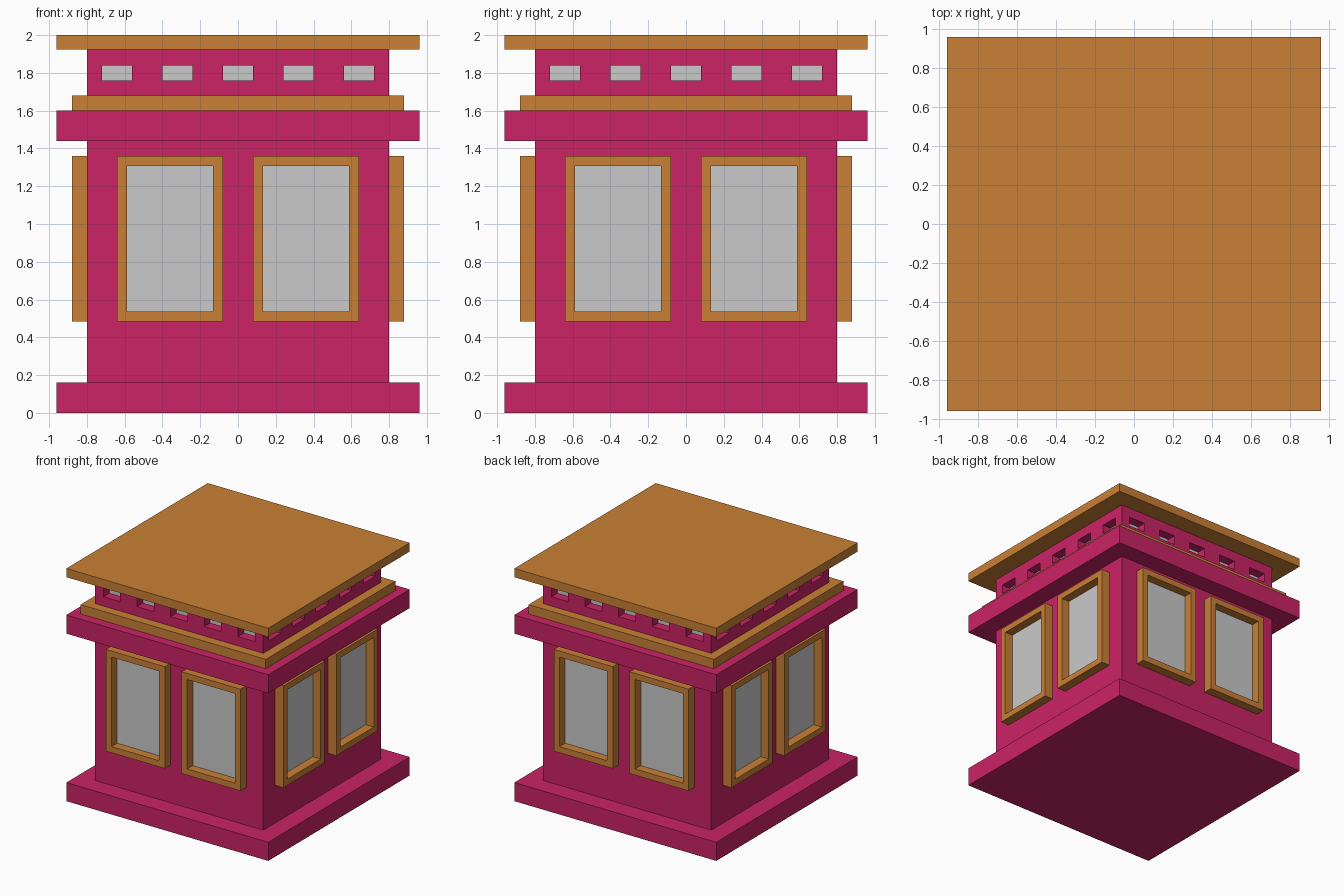
import bpy, bmesh, math
from mathutils import Matrix, Vector

if "Cube" in bpy.data.objects:
    bpy.data.objects.remove(bpy.data.objects["Cube"])


def material(name, rgb):
    m = bpy.data.materials.new(name)
    lin = [((c / 255 + 0.055) / 1.055) ** 2.4 for c in rgb]
    m.diffuse_color = (*lin, 1)
    m.use_nodes = True
    m.node_tree.nodes["Principled BSDF"].inputs["Base Color"].default_value = m.diffuse_color
    return m


PINK = material("pink_plaster", (203, 35, 101))
ORANGE = material("orange_trim", (202, 128, 54))
GREY = material("grey_pane", (202, 202, 202))


def box(x0, x1, y0, y1, z0, z1):
    bm = bmesh.new()
    size = Matrix.Diagonal((x1 - x0, y1 - y0, z1 - z0, 1))
    mid = Matrix.Translation(((x0 + x1) / 2, (y0 + y1) / 2, (z0 + z1) / 2))
    bmesh.ops.create_cube(bm, size=1, matrix=mid @ size)
    bm.normal_update()
    return bm


def finish(bm, name, *mats):
    me = bpy.data.meshes.new(name)
    bm.to_mesh(me)
    bm.free()
    for m in mats:
        me.materials.append(m)
    ob = bpy.data.objects.new(name, me)
    bpy.context.collection.objects.link(ob)
    return ob


def recess(bm, faces, depth):
    """Push faces straight inward and give them the pane material."""
    normals = [f.normal.copy() for f in faces]
    new = bmesh.ops.extrude_discrete_faces(bm, faces=faces)["faces"]
    for f, n in zip(new, normals):
        bmesh.ops.translate(bm, verts=f.verts[:], vec=-n * depth)
        f.material_index = 1


# Stacked square slabs
for name, half, z0, z1, mat in (
        ("base_plinth", 0.96, 0, 0.16, PINK),
        ("main_wall", 0.80, 0.16, 1.44, PINK),
        ("cornice", 0.96, 1.44, 1.60, PINK),
        ("cornice_trim", 0.88, 1.60, 1.68, ORANGE),
        ("roof_slab", 0.96, 1.925, 2.0, ORANGE)):
    finish(box(-half, half, -half, half, z0, z1), name, mat)

# Upper wall with five recessed slots per side
slots = [0.32 * i for i in range(-2, 3)]
bm = box(-0.8, 0.8, -0.8, 0.8, 1.68, 1.925)
cuts = [(2, 1.76), (2, 1.84)]
cuts += [(axis, s + d) for axis in (0, 1) for s in slots for d in (-0.08, 0.08)]
for axis, pos in cuts:
    n = Vector((0, 0, 0))
    n[axis] = 1
    bmesh.ops.bisect_plane(bm, geom=bm.verts[:] + bm.edges[:] + bm.faces[:],
                           plane_co=n * pos, plane_no=n)
bm.normal_update()
openings = []
for f in bm.faces:
    c = f.calc_center_median()
    along = c.y if abs(f.normal.x) > 0.5 else c.x
    if (abs(f.normal.z) < 0.5 and 1.76 < c.z < 1.84
            and any(abs(along - s) < 0.02 for s in slots)):
        openings.append(f)
recess(bm, openings, 0.08)
finish(bm, "upper_wall", PINK, GREY)

# Two framed windows on each side
for k, side in enumerate(("front", "right", "back", "left")):
    for part, x0 in (("a", -0.64), ("b", 0.08)):
        bm = box(x0, x0 + 0.56, -0.88, -0.80, 0.485, 1.36)
        front = [f for f in bm.faces if f.normal.y < -0.5]
        bmesh.ops.inset_individual(bm, faces=front, thickness=0.075)
        bm.normal_update()
        pane = [f for f in bm.faces if f.normal.y < -0.5
                and abs(f.calc_center_median().x - x0 - 0.28) < 0.01
                and abs(f.calc_center_median().z - 0.9225) < 0.01]
        recess(bm, pane, 0.076)
        bm.transform(Matrix.Rotation(k * math.pi / 2, 4, 'Z'))
        finish(bm, f"{side}_window_{part}", ORANGE, GREY)
